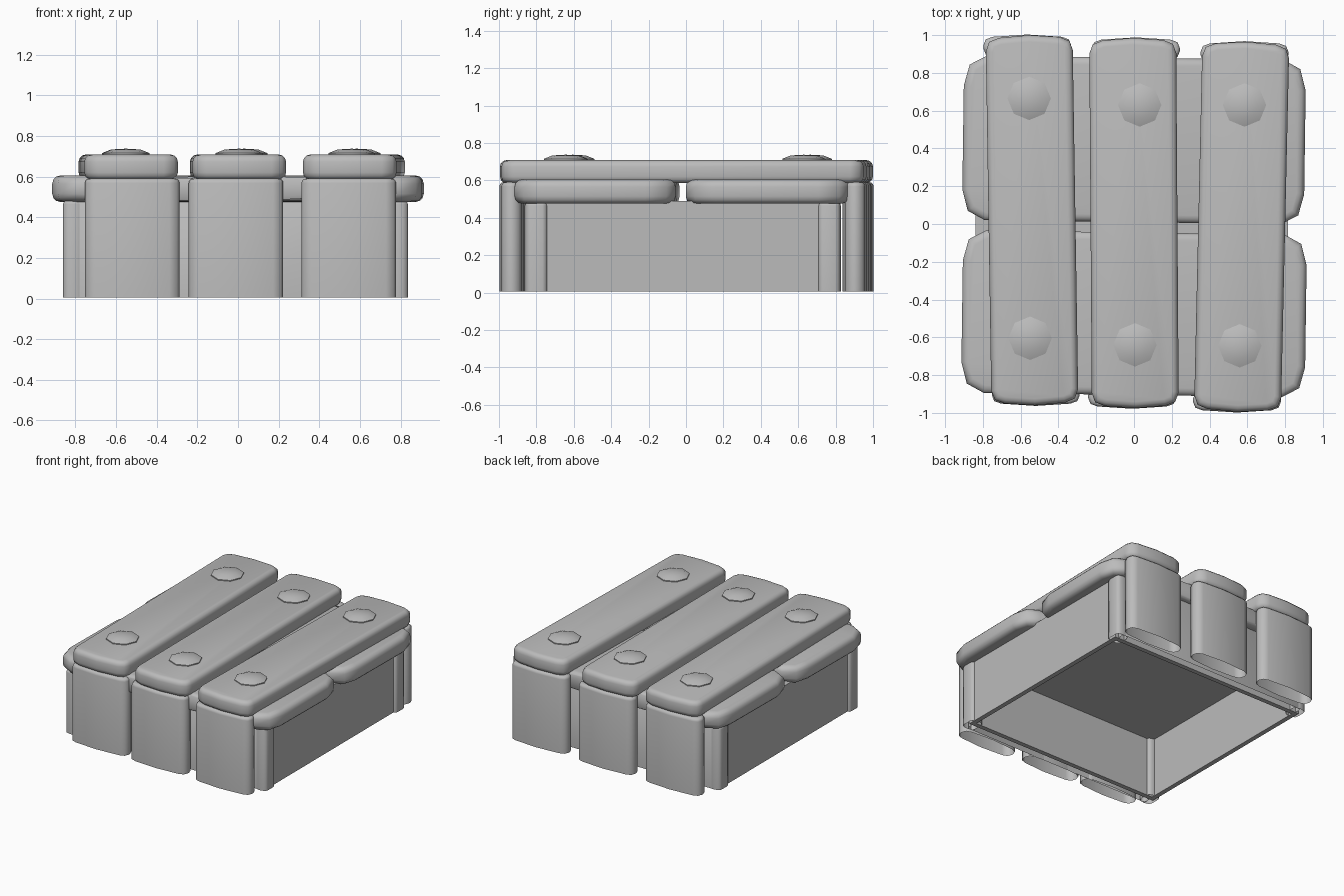
import bpy, bmesh, math
from mathutils import Matrix

if "Cube" in bpy.data.objects:
    bpy.data.objects.remove(bpy.data.objects["Cube"])

grey = bpy.data.materials.new("plain grey")
grey.diffuse_color = (0.5, 0.5, 0.5, 1)
grey.use_nodes = True
grey.node_tree.nodes["Principled BSDF"].inputs["Base Color"].default_value = grey.diffuse_color


def finish(name, bm, mat=Matrix.Identity(4), angle=50):
    bmesh.ops.recalc_face_normals(bm, faces=bm.faces)
    me = bpy.data.meshes.new(name)
    bm.to_mesh(me)
    bm.free()
    me.materials.append(grey)
    ob = bpy.data.objects.new(name, me)
    bpy.context.collection.objects.link(ob)
    ob.matrix_world = mat
    bpy.ops.object.select_all(action='DESELECT')
    ob.select_set(True)
    bpy.context.view_layer.objects.active = ob
    bpy.ops.object.shade_smooth_by_angle(angle=math.radians(angle))
    return ob


def plate(name, outline, z0, z1, bevel, mat=Matrix.Identity(4), open_bottom=False):
    """Extrude a plan outline and round its rims."""
    bm = bmesh.new()
    base = bm.faces.new([bm.verts.new((x, y, z0)) for x, y in outline])
    ext = bmesh.ops.extrude_face_region(bm, geom=[base], use_keep_orig=True)
    for g in ext['geom']:
        if isinstance(g, bmesh.types.BMVert):
            g.co.z = z1
    rims = [e for e in bm.edges if abs(e.verts[0].co.z - e.verts[1].co.z) < 1e-5
            and (e.verts[0].co.z > (z0 + z1) / 2 or not open_bottom)]
    bmesh.ops.bevel(bm, geom=rims, offset=bevel, segments=3, profile=0.5, affect='EDGES')
    if open_bottom:
        bmesh.ops.delete(bm, geom=[f for f in bm.faces if f.calc_center_median().z < z0 + 1e-4],
                         context='FACES')
    return finish(name, bm, mat)


def worn(w, l, cx, cy, bulge=0.0):
    """Rectangle outline with softly clipped corners and optionally bowed ends."""
    a, b = w / 2, l / 2 - bulge
    q = [(a, b - cy), (a - cx * 0.25, b - cy * 0.3), (a - cx, b)]
    m = [(-x, y) for x, y in reversed(q)]
    top = q + [(0, b + bulge)] + m
    return top + [(-x, -y) for x, y in top]


def place(x, y, turn=0.0):
    return Matrix.Translation((x, y, 0)) @ Matrix.Rotation(math.radians(turn), 4, 'Z')


# Hollow body, open underneath
bm = bmesh.new()
X0, X1, Y0, Y1, H, T = -0.84, 0.815, -0.80, 0.77, 0.49, 0.035
def ring(i, z):
    return [bm.verts.new(p) for p in ((X0 + i, Y0 + i, z), (X1 - i, Y0 + i, z),
                                      (X1 - i, Y1 - i, z), (X0 + i, Y1 - i, z))]
rings = [ring(0, H), ring(0, 0.005), ring(T, 0.005), ring(T, H - T)]
for a, b in zip(rings, rings[1:]):
    for k in range(4):
        bm.faces.new((a[k], a[(k + 1) % 4], b[(k + 1) % 4], b[k]))
bm.faces.new(rings[0])
bm.faces.new(rings[3])
finish("body", bm, angle=30)

# Corner posts, slightly proud of the side panels
for side, x in (("left", -0.81), ("right", 0.785)):
    for end, y in (("front", -0.80), ("back", 0.765)):
        plate(f"{side}_{end}_post", worn(0.10, 0.125, 0.025, 0.025, 0.005),
              0.005, 0.48, 0.015, place(x, y), True)

# End panels behind the upright boards
for end, y in (("front", -0.82), ("back", 0.79)):
    plate(f"{end}_panel", worn(1.60, 0.07, 0.02, 0.02), 0.005, 0.48, 0.01,
          place(-0.012, y), True)

# Two wide cross planks
plate("back_cross_plank", worn(1.81, 0.87, 0.12, 0.16), 0.475, 0.605, 0.04, place(0, 0.445, -0.8))
plate("front_cross_plank", worn(1.82, 0.86, 0.12, 0.16), 0.475, 0.605, 0.04, place(0, -0.475, -0.8))

# Slats: centre x, centre y, length, turn, front and back board x
slats = [("left", -0.54, 0.02, 1.96, 0.9, -0.52, -0.565),
         ("middle", 0.0, 0.005, 1.96, 0.4, -0.01, 0.01),
         ("right", 0.57, -0.015, 1.96, -1.3, 0.545, 0.585)]
for name, x, y, length, turn, fx, bx in slats:
    plate(f"{name}_slat", worn(0.46, length, 0.07, 0.07, 0.012), 0.585, 0.708, 0.035,
          place(x, y, turn))
    # Upright boards at both ends
    for end, s, px in (("front", -1, fx), ("back", 1, bx)):
        edge = y + s * length / 2
        plate(f"{name}_{end}_board", worn(0.465, 0.13, 0.05, 0.045, 0.012), 0.005, 0.59, 0.022,
              place(px, edge - s * 0.062), True)

# Eight-sided domed nail heads
nails = [(-0.555, 0.665), (0.03, 0.63), (0.585, 0.63),
         (-0.55, -0.605), (0.005, -0.64), (0.56, -0.645)]
for i, (x, y) in enumerate(nails):
    bm = bmesh.new()
    prev = None
    for r, z in ((0.115, 0.695), (0.115, 0.715), (0.07, 0.733)):
        cur = [bm.verts.new((r * math.cos(k * math.pi / 4), r * math.sin(k * math.pi / 4), z))
               for k in range(8)]
        if prev:
            for k in range(8):
                bm.faces.new((prev[k], prev[(k + 1) % 8], cur[(k + 1) % 8], cur[k]))
        else:
            bm.faces.new(cur)
        prev = cur
    tip = bm.verts.new((0, 0, 0.737))
    for k in range(8):
        bm.faces.new((prev[k], prev[(k + 1) % 8], tip))
    finish(f"nail_head_{i + 1}", bm, place(x, y))
